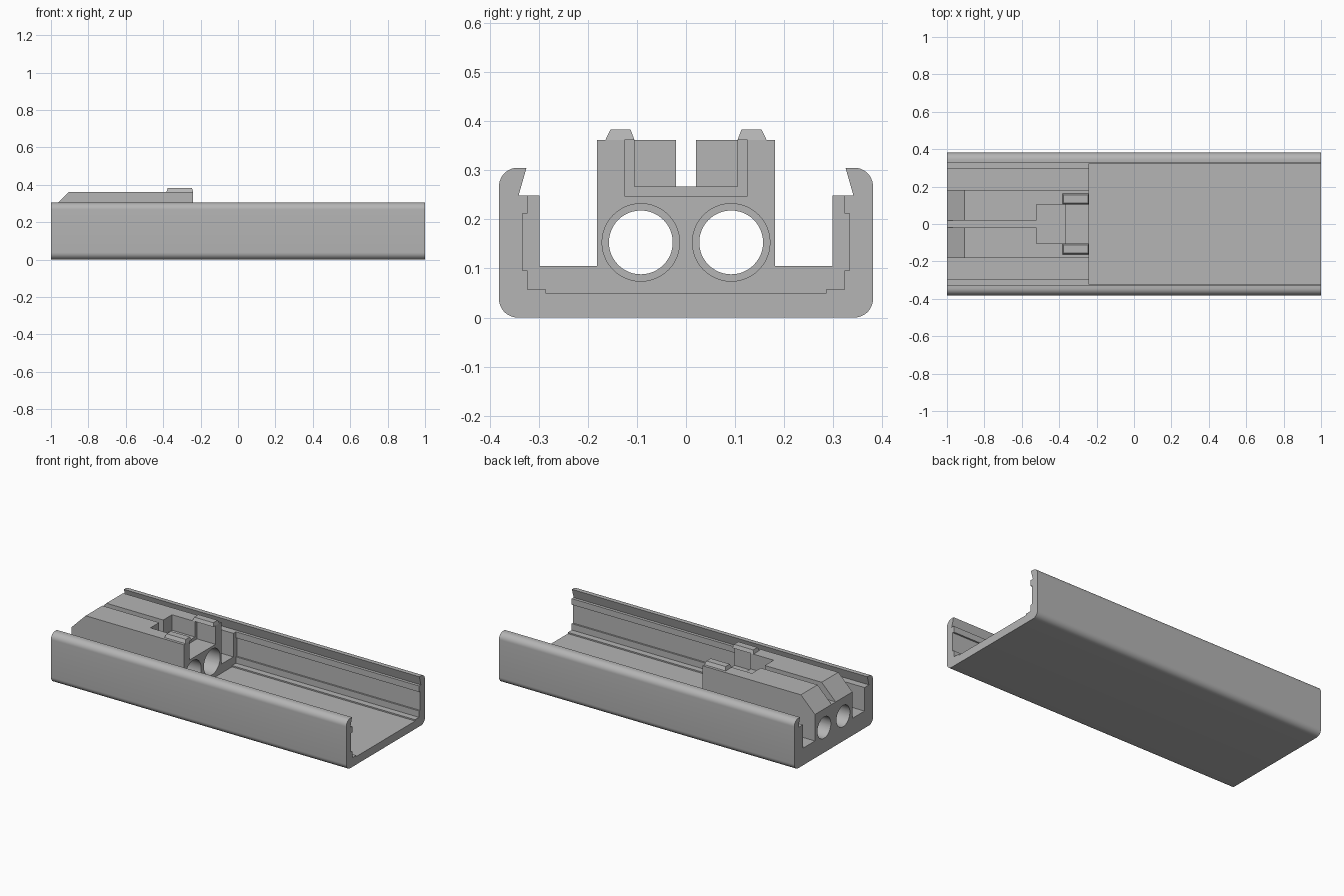
import bpy, bmesh, math

if "Cube" in bpy.data.objects:
    bpy.data.objects.remove(bpy.data.objects["Cube"])

grey = bpy.data.materials.new("plain grey")
grey.diffuse_color = (0.46, 0.46, 0.46, 1)
grey.use_nodes = True
grey.node_tree.nodes["Principled BSDF"].inputs["Base Color"].default_value = grey.diffuse_color


def prism(name, pts, lo, hi, axis="x"):
    """Extrude a closed profile: (y, z) along x, or (x, z) along y."""
    bm = bmesh.new()
    def place(p, d):
        return (d, p[0], p[1]) if axis == "x" else (p[0], d, p[1])
    a = [bm.verts.new(place(p, lo)) for p in pts]
    b = [bm.verts.new(place(p, hi)) for p in pts]
    bm.faces.new(a)
    bm.faces.new(b[::-1])
    n = len(pts)
    for i in range(n):
        bm.faces.new((a[i], b[i], b[(i + 1) % n], a[(i + 1) % n]))
    bmesh.ops.recalc_face_normals(bm, faces=bm.faces)
    me = bpy.data.meshes.new(name)
    bm.to_mesh(me)
    bm.free()
    ob = bpy.data.objects.new(name, me)
    bpy.context.collection.objects.link(ob)
    me.materials.append(grey)
    return ob


def arc(cy, cz, r, a0, a1, n):
    return [(cy + r * math.cos(math.radians(a0 + (a1 - a0) * i / n)),
             cz + r * math.sin(math.radians(a0 + (a1 - a0) * i / n))) for i in range(n + 1)]


def mirrored(half):
    return half + [(-y, z) for y, z in reversed(half)]


def rect(w, z0, z1):
    return [(-w, z0), (w, z0), (w, z1), (-w, z1)]


def cut(target, cutter):
    m = target.modifiers.new("cut", "BOOLEAN")
    m.operation, m.solver, m.object = "DIFFERENCE", "EXACT", cutter
    bpy.context.view_layer.objects.active = target
    bpy.ops.object.modifier_apply(modifier=m.name)
    bpy.data.objects.remove(cutter)


# housing: rounded channel with hooked lips, shelves and centre tower
W, R = 0.381, 0.038
half = arc(W - R, R, R, -90, 0, 10) + arc(W - R, 0.305 - R, R, 0, 90, 10)
half += [(0.325, 0.305), (0.341, 0.249), (0.298, 0.249), (0.298, 0.105),
         (0.181, 0.105), (0.181, 0.362)]
body = prism("housing", mirrored(half), -1, 1)

# open tray with stepped, grooved walls
tray = [(0.285, 0.049), (0.285, 0.057), (0.323, 0.057), (0.323, 0.096), (0.333, 0.096),
        (0.333, 0.212), (0.323, 0.212), (0.323, 0.5)]
cut(body, prism("tray_cutter", mirrored(tray), -0.24, 1.1))

# sloped end of the tower
cut(body, prism("slope_cutter", [(-1.1, 0.167), (-0.8, 0.467), (-1.1, 0.467)], -0.2, 0.2, "y"))

# centre slot and stepped pocket
for w, z, x in ((0.02, 0.267, -1.1), (0.105, 0.267, -0.52), (0.125, 0.248, -0.365)):
    cut(body, prism("pocket_cutter", rect(w, z, 0.5), x, 0))

# twin bores, wider toward the tray
for s in (-1, 1):
    for r, x in ((0.065, -1.1), (0.079, -0.75)):
        cut(body, prism("bore_cutter", arc(s * 0.092, 0.153, r, 0, 352.5, 47), x, 0))

# tapered catch tabs on the tower
for s, side in ((-1, "front"), (1, "back")):
    tab = prism(side + "_catch_tab",
                [(s * 0.105, 0.362), (s * 0.164, 0.362), (s * 0.154, 0.383), (s * 0.113, 0.383)],
                -0.383, -0.24)
    for v in tab.data.vertices:
        if v.co.z > 0.37:
            v.co.x += 0.007 if v.co.x < -0.3 else -0.006

# smooth the rounded faces, keep the edges sharp
bpy.ops.object.select_all(action="DESELECT")
body.select_set(True)
bpy.context.view_layer.objects.active = body
bpy.ops.object.shade_smooth_by_angle(angle=math.radians(20))
